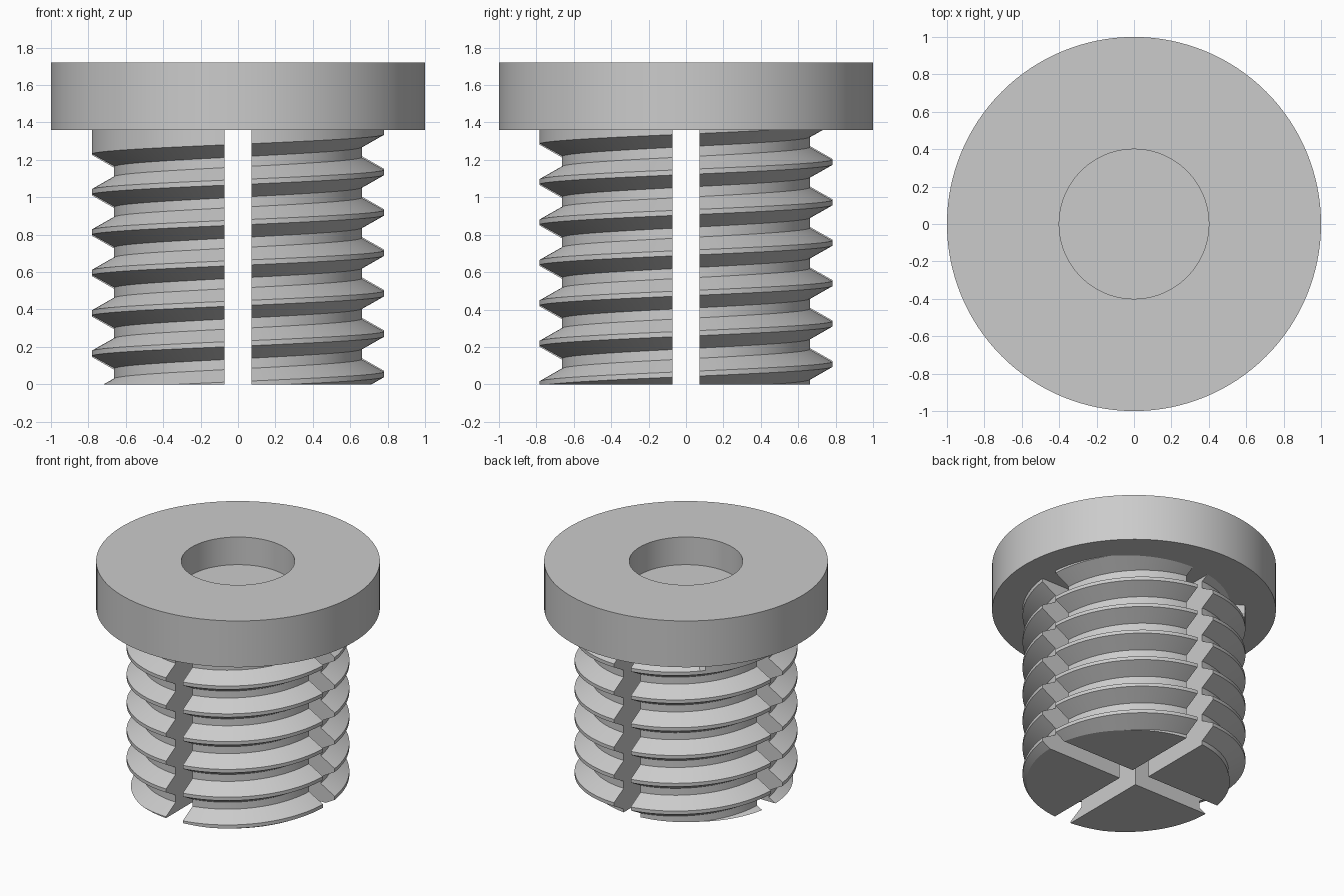
import bpy, bmesh, math

cube = bpy.data.objects.get("Cube")
if cube:
    bpy.data.objects.remove(cube, do_unlink=True)

PITCH, CREST_R, ROOT_R = 0.216, 0.785, 0.666
PHASE = 0.055            # height of the lowest crest on the +x side
HEAD_Z, TOP_Z = 1.36, 1.72
SLOT = 0.072             # half width of the cross slots
STEPS = 128
RUNOUT = 5.37            # turns after which the thread groove ends

grey = bpy.data.materials.new("plain grey")
grey.use_nodes = True
grey.diffuse_color = (0.6, 0.6, 0.6, 1)
grey.node_tree.nodes["Principled BSDF"].inputs["Base Color"].default_value = (0.6, 0.6, 0.6, 1)


def add_object(name, bm):
    bmesh.ops.recalc_face_normals(bm, faces=bm.faces)
    mesh = bpy.data.meshes.new(name)
    bm.to_mesh(mesh)
    bm.free()
    mesh.materials.append(grey)
    obj = bpy.data.objects.new(name, mesh)
    bpy.context.collection.objects.link(obj)
    bpy.ops.object.select_all(action='DESELECT')
    obj.select_set(True)
    bpy.context.view_layer.objects.active = obj
    bpy.ops.object.shade_smooth_by_angle(angle=math.radians(25))


def cut(bm, point, normal):
    """Keep the side the normal points to and cap the opening."""
    geom = bm.verts[:] + bm.edges[:] + bm.faces[:]
    res = bmesh.ops.bisect_plane(bm, geom=geom, dist=1e-6, plane_co=point,
                                 plane_no=normal, clear_inner=True)
    edges = [e for e in res["geom_cut"] if isinstance(e, bmesh.types.BMEdge)]
    bmesh.ops.triangle_fill(bm, edges=edges, use_beauty=True)


def threaded_rod():
    """Helical strip surface: flat crest, flank, flat root, flank."""
    profile = [(-PITCH / 16, CREST_R), (PITCH / 16, CREST_R),
               (PITCH * 3 / 8, ROOT_R), (PITCH * 5 / 8, ROOT_R)]
    bm = bmesh.new()
    columns = []
    for i in range(STEPS):
        a = math.tau * i / STEPS
        column = []
        for turn in range(-3, 9):
            u = turn + i / STEPS
            for dz, r in profile:
                if u > RUNOUT:
                    r = CREST_R
                column.append(bm.verts.new((r * math.cos(a), r * math.sin(a),
                                            PHASE + PITCH * u + dz)))
        columns.append(column)
    for i, left in enumerate(columns):
        # The last column joins the first one a full pitch higher
        right = columns[i + 1] if i + 1 < STEPS else columns[0][4:]
        for j in range(len(right) - 1):
            bm.faces.new((left[j], right[j], right[j + 1], left[j + 1]))
    cut(bm, (0, 0, 0), (0, 0, 1))
    cut(bm, (0, 0, HEAD_Z + 0.02), (0, 0, -1))
    return bm


# Four threaded legs separated by the cross slots
rod = threaded_rod()
for side, sx in (("left", 1), ("right", -1)):
    for end, sy in (("front", -1), ("back", 1)):
        leg = rod.copy()
        cut(leg, (sx * SLOT, 0, 0), (sx, 0, 0))
        cut(leg, (0, sy * SLOT, 0), (0, sy, 0))
        add_object(f"threaded_leg_{end}_{side}", leg)
rod.free()

# Flat round head with a shallow blind hole
bm = bmesh.new()
rings = []
for r, z in ((1, HEAD_Z), (1, TOP_Z), (0.4, TOP_Z), (0.4, 1.505)):
    rings.append([bm.verts.new((r * math.cos(math.tau * k / STEPS),
                                r * math.sin(math.tau * k / STEPS), z))
                  for k in range(STEPS)])
for low, high in zip(rings, rings[1:]):
    for k in range(STEPS):
        n = (k + 1) % STEPS
        bm.faces.new((low[k], low[n], high[n], high[k]))
bm.faces.new(rings[0])
bm.faces.new(rings[-1])
add_object("head", bm)
